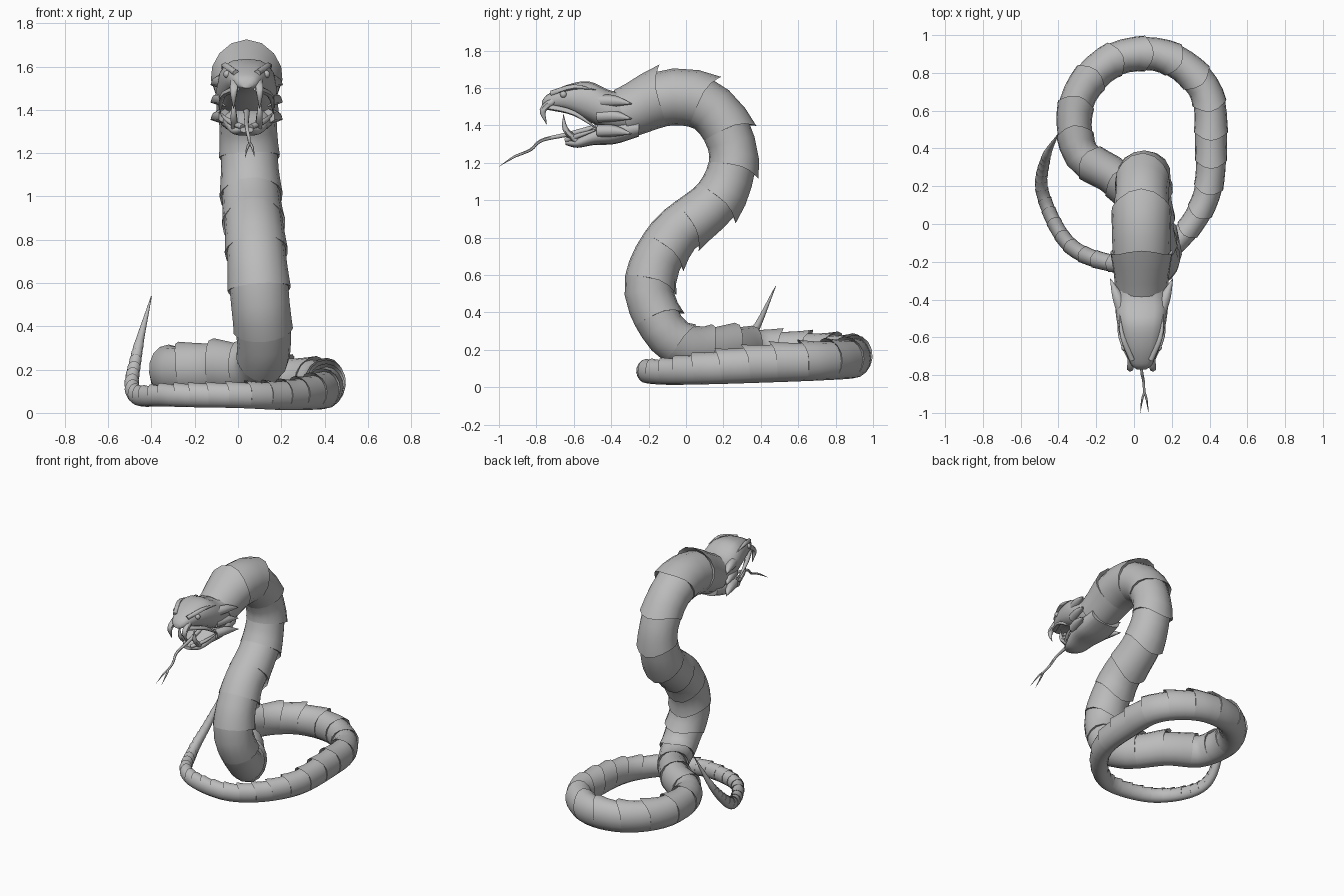
import bpy, bmesh, math
from mathutils import Vector

if "Cube" in bpy.data.objects:
    bpy.data.objects.remove(bpy.data.objects["Cube"])

grey = bpy.data.materials.new("grey_scales")
grey.use_nodes = True
COLOUR = (0.5, 0.5, 0.5, 1)
grey.diffuse_color = COLOUR
grey.node_tree.nodes["Principled BSDF"].inputs["Base Color"].default_value = COLOUR
UP = Vector((0, 0, 1))
MID = 0.04  # head centre line


def skin(name, rings, angle=35):
    """Join rings of points into a closed, smooth shaded object."""
    bm = bmesh.new()
    loops = [[bm.verts.new(point) for point in ring] for ring in rings]
    sides = len(loops[0])
    for near, far in zip(loops, loops[1:]):
        for i in range(sides):
            j = (i + 1) % sides
            bm.faces.new((near[i], near[j], far[j], far[i]))
    bm.faces.new(loops[0])
    bm.faces.new(loops[-1])
    bmesh.ops.recalc_face_normals(bm, faces=bm.faces)
    mesh = bpy.data.meshes.new(name)
    bm.to_mesh(mesh)
    bm.free()
    mesh.materials.append(grey)
    obj = bpy.data.objects.new(name, mesh)
    bpy.context.collection.objects.link(obj)
    bpy.ops.object.select_all(action="DESELECT")
    obj.select_set(True)
    bpy.context.view_layer.objects.active = obj
    bpy.ops.object.shade_smooth_by_angle(angle=math.radians(angle))


def spline(points, steps):
    """Sample a smooth curve through points of any dimension."""
    p = [Vector(point) for point in points]
    p = [p[0] * 2 - p[1]] + p + [p[-1] * 2 - p[-2]]
    samples = []
    for a, b, c, d in zip(p, p[1:], p[2:], p[3:]):
        for k in range(steps):
            t = k / steps
            samples.append((b * 2 + (c - a) * t + (a * 2 - b * 5 + c * 4 - d) * t ** 2
                            + (b * 3 - a - c * 3 + d) * t ** 3) / 2)
    return samples + [p[-2]]


def frames(samples):
    """Give position, tangent, side, back direction and radii at each sample."""
    back, result = UP, []
    for i, sample in enumerate(samples):
        before, after = samples[max(i - 1, 0)], samples[min(i + 1, len(samples) - 1)]
        tangent = (Vector(after[:3]) - Vector(before[:3])).normalized()
        if sample[2] < 0.3 and abs(tangent.z) < 0.6:
            back = back + UP * 0.15  # keep the coil upright
        back = (back - tangent * back.dot(tangent)).normalized()
        result.append((Vector(sample[:3]), tangent, tangent.cross(back), back,
                       sample[3], sample[-1]))
    return result


def ring_at(frame, sides, flare=0.0):
    """Cross-section whose back edge flares out and sweeps into a point."""
    position, tangent, side, back, wide, tall = frame
    ring = []
    for i in range(sides):
        angle = math.tau * i / sides
        grow = 1 + 0.2 * flare * max(0, 0.4 + 0.6 * math.cos(angle))
        keel = tangent * (tall * 0.4 * flare * max(0, math.cos(angle)) ** 3)
        ring.append(position + side * (math.sin(angle) * wide * grow)
                    + back * (math.cos(angle) * tall * grow) + keel)
    return ring


def tube(name, points, sides=6):
    skin(name, [ring_at(frame, sides) for frame in frames(spline(points, 4))], 60)


def horn(name, radius, *points):
    """Curved spike that tapers to a point."""
    tube(name, [(*point, radius * taper) for point, taper in zip(points, (1, 0.85, 0.06))])


# Body path: raised neck, round coil, then tail (x, y, z, radius)
neck = [
    (.04, -.34, 1.46, .14), (.04, -.08, 1.55, .155), (.04, .14, 1.48, .14),
    (.05, .25, 1.25, .13), (.06, .17, 1.01, .135), (.08, -.08, .8, .135),
    (.1, -.2, .54, .135), (.12, -.11, .29, .12), (.07, .05, .2, .1), (-.09, .24, .2, .1)]
coil = []
for k in range(6):
    turn = math.radians(205 - 44 * k)
    coil.append((.05 + .37 * math.cos(turn), .535 + .37 * math.sin(turn),
                 .19 - .013 * k, .093 - .002 * k))
tail = [
    (.38, .14, .1, .07), (.22, -.1, .08, .056), (0, -.215, .08, .048),
    (-.32, -.13, .08, .042), (-.48, .15, .09, .034), (-.47, .34, .26, .025),
    (-.4, .48, .54, .002)]
path = [(*point, point[3] * (1.2 if point[2] < .25 else .97)) for point in neck + coil + tail]
body_frames = frames(spline(path, 30))
travel, distance = [0.0], 0.0
for here, there in zip(body_frames, body_frames[1:]):
    distance += (there[0] - here[0]).length
    travel.append(distance)


def at(length):
    return next((f for f, t in zip(body_frames, travel) if t >= length), body_frames[-1])


# Overlapping plates flare along the back and step down to the next plate
body_rings, start = [], 0.0
while start < distance - 0.3:
    plate = 1.5 * at(start)[5]
    for part in (0, 0.35, 0.7, 1):
        body_rings.append(ring_at(at(start + plate * part), 16, part ** 2))
    start += plate
for k in range(1, 8):
    body_rings.append(ring_at(at(start + (distance - start) * k / 7), 16))
skin("body_and_tail", body_rings)


def loft(name, sections, sides=16):
    """Squarish head shape from rows of (y, top, bottom, half width)."""
    rings = []
    for y, top, low, wide in spline(sections, 4):
        ring = []
        for i in range(sides):
            angle = math.tau * i / sides
            across, upward = math.sin(angle), math.cos(angle)
            ring.append((MID + math.copysign(abs(across) ** 0.75, across) * wide, y,
                         (top + low + math.copysign(abs(upward) ** 0.85, upward)
                          * (top - low)) / 2))
        rings.append(ring)
    skin(name, rings, 40)


# Head and jaw
loft("upper_head", [
    (-.28, 1.58, 1.36, .12), (-.4, 1.585, 1.37, .14), (-.52, 1.635, 1.42, .13),
    (-.64, 1.615, 1.475, .1), (-.74, 1.565, 1.495, .058), (-.77, 1.53, 1.5, .025)])
loft("lower_jaw", [
    (-.25, 1.44, 1.34, .12), (-.38, 1.42, 1.3, .125), (-.49, 1.39, 1.295, .105),
    (-.58, 1.335, 1.28, .075), (-.645, 1.32, 1.295, .03)])

# Paired head details
for label, s in (("left", 1), ("right", -1)):
    def beside(x, y, z):
        return (MID + s * x, y, z)

    horn(label + "_upper_fang", .021,
         beside(.055, -.71, 1.53), beside(.06, -.765, 1.48), beside(.06, -.745, 1.405))
    horn(label + "_lower_fang", .018,
         beside(.055, -.585, 1.32), beside(.06, -.645, 1.38), beside(.06, -.655, 1.46))
    horn(label + "_brow", .016,
         beside(.05, -.72, 1.57), beside(.1, -.6, 1.605), beside(.115, -.48, 1.59))
    horn(label + "_lip", .016,
         beside(.045, -.745, 1.5), beside(.11, -.6, 1.465), beside(.125, -.46, 1.37))
    horn(label + "_jaw_lip", .015,
         beside(.02, -.64, 1.32), beside(.085, -.56, 1.35), beside(.125, -.44, 1.39))
    # Backward pointing cheek scales
    for k in range(3):
        z = 1.53 - .08 * k
        horn(f"{label}_cheek_scale_{k + 1}", .035,
             beside(.1, -.47, z), beside(.13, -.38, z), beside(.165, -.29, z - .015))
    # Eye
    bpy.ops.mesh.primitive_uv_sphere_add(
        segments=12, ring_count=8, radius=.018, location=beside(.09, -.655, 1.565))
    eye = bpy.context.object
    eye.name = label + "_eye"
    eye.data.materials.append(grey)
    bpy.ops.object.shade_smooth()
    # Tongue fork
    fork = MID + .015
    horn(label + "_tongue_tip", .007, (fork, -.89, 1.245),
         (fork + s * .012, -.93, 1.225), (fork + s * .022, -1, 1.18))

# Tongue
tube("tongue", [
    (MID, -.48, 1.39, .016), (MID, -.64, 1.35, .012), (MID, -.77, 1.32, .009),
    (MID + .01, -.83, 1.27, .008), (MID + .015, -.9, 1.24, .007)])
